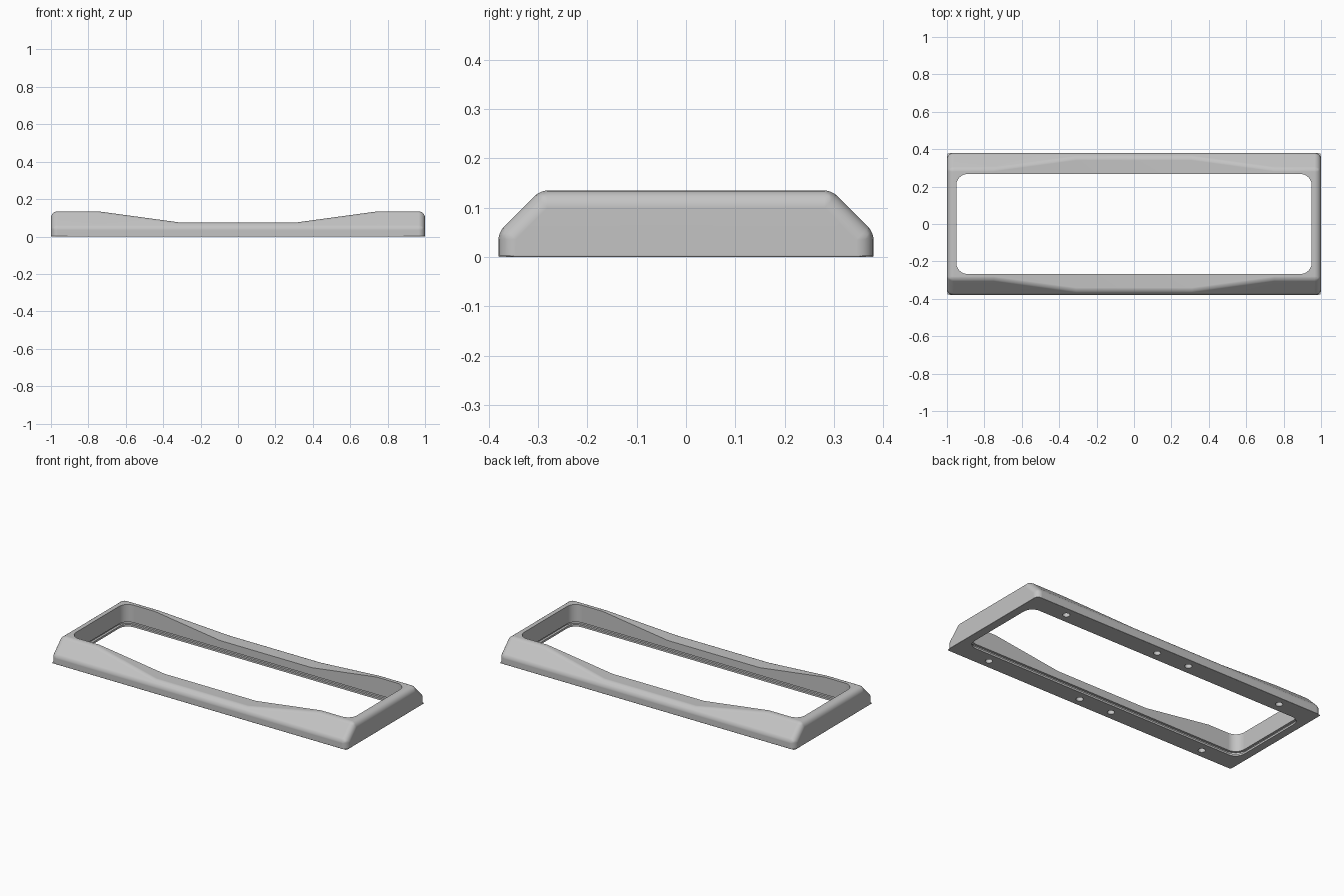
import bpy, bmesh, math

if "Cube" in bpy.data.objects:
    bpy.data.objects.remove(bpy.data.objects["Cube"], do_unlink=True)

grey = bpy.data.materials.new("plain grey")
grey.use_nodes = True
GREY = (0.55, 0.55, 0.55, 1)
grey.diffuse_color = GREY
grey.node_tree.nodes["Principled BSDF"].inputs["Base Color"].default_value = GREY

HALF_W, SHOULDER = 0.38, 0.05
HIGH, LOW = 0.135, 0.075
ROUND = 0.035


def add_object(name, bm):
    bmesh.ops.recalc_face_normals(bm, faces=bm.faces)
    mesh = bpy.data.meshes.new(name)
    bm.to_mesh(mesh)
    bm.free()
    mesh.materials.append(grey)
    obj = bpy.data.objects.new(name, mesh)
    bpy.context.collection.objects.link(obj)
    return obj


def extrude_outline(bm, points, z0, z1):
    face = bm.faces.new([bm.verts.new((x, y, z0)) for x, y in points])
    moved = bmesh.ops.extrude_face_region(bm, geom=[face])["geom"]
    verts = [v for v in moved if isinstance(v, bmesh.types.BMVert)]
    bmesh.ops.translate(bm, verts=verts, vec=(0, 0, z1 - z0))


def rounded_rect(hx, hy, r, steps=12):
    pts = []
    for q, (sx, sy) in enumerate(((1, 1), (-1, 1), (-1, -1), (1, -1))):
        for i in range(steps + 1):
            a = math.pi / 2 * (q + i / steps)
            pts.append((sx * (hx - r) + r * math.cos(a), sy * (hy - r) + r * math.sin(a)))
    return pts


def activate(obj):
    bpy.ops.object.select_all(action="DESELECT")
    obj.select_set(True)
    bpy.context.view_layer.objects.active = obj


def cut(obj, cutter):
    mod = obj.modifiers.new("cut", "BOOLEAN")
    mod.operation, mod.solver, mod.object = "DIFFERENCE", "EXACT", cutter
    activate(obj)
    bpy.ops.object.modifier_apply(modifier=mod.name)
    bpy.data.objects.remove(cutter, do_unlink=True)


# Frame body: chamfered cross-section lofted along x, dipping in the middle
bm = bmesh.new()
rings = []
for x, z in ((-1, HIGH), (-0.75, HIGH), (-0.31, LOW), (0.31, LOW), (0.75, HIGH), (1, HIGH)):
    top = HALF_W - (z - SHOULDER)
    half = [(HALF_W, 0), (HALF_W, SHOULDER), (top, z)]
    section = half + [(-y, h) for y, h in reversed(half)]
    rings.append([bm.verts.new((x, y, h)) for y, h in section])
for a, b in zip(rings, rings[1:]):
    for i in range(6):
        j = (i + 1) % 6
        bm.faces.new((a[i], a[j], b[j], b[i]))
bm.faces.new(rings[0])
bm.faces.new(rings[-1])

# Rounding: full on the ends, lighter on the long 45 degree edges, tiny at the base
weight = bm.edges.layers.float.new("bevel_weight_edge")
for e in bm.edges:
    p, q = (v.co for v in e.verts)
    at_end = abs(p.x) > 0.99 and abs(p.x - q.x) < 0.01
    along = abs(p.x - q.x) > 0.01
    if p.z < 0.001 and q.z < 0.001:
        e[weight] = 0.1 if along or at_end else 0
    elif at_end:
        e[weight] = 1
    elif along:
        e[weight] = 0.41
frame = add_object("frame", bm)
bevel = frame.modifiers.new("rounding", "BEVEL")
bevel.limit_method, bevel.width, bevel.segments = "WEIGHT", ROUND, 6
activate(frame)
bpy.ops.object.modifier_apply(modifier=bevel.name)

# Rounded opening through the middle
bm = bmesh.new()
extrude_outline(bm, rounded_rect(0.95, 0.267, 0.06), -0.1, 0.3)
cut(frame, add_object("opening_cutter", bm))

# Narrow groove around the inside near the base
bm = bmesh.new()
extrude_outline(bm, rounded_rect(0.964, 0.281, 0.074), 0.012, 0.028)
cut(frame, add_object("groove_cutter", bm))

# Screw holes in the underside
bm = bmesh.new()
circle = [(0.02 * math.cos(i * math.pi / 12), 0.02 * math.sin(i * math.pi / 12)) for i in range(24)]
for x in (-0.75, -0.11, 0.11, 0.75):
    for y in (-0.325, 0.325):
        extrude_outline(bm, [(x + cx, y + cy) for cx, cy in circle], -0.05, 0.045)
cut(frame, add_object("hole_cutter", bm))

# Smooth shading with crisp cut edges
activate(frame)
bpy.ops.object.shade_smooth_by_angle(angle=math.radians(30))
normals = frame.modifiers.new("even_normals", "WEIGHTED_NORMAL")
normals.keep_sharp = True
